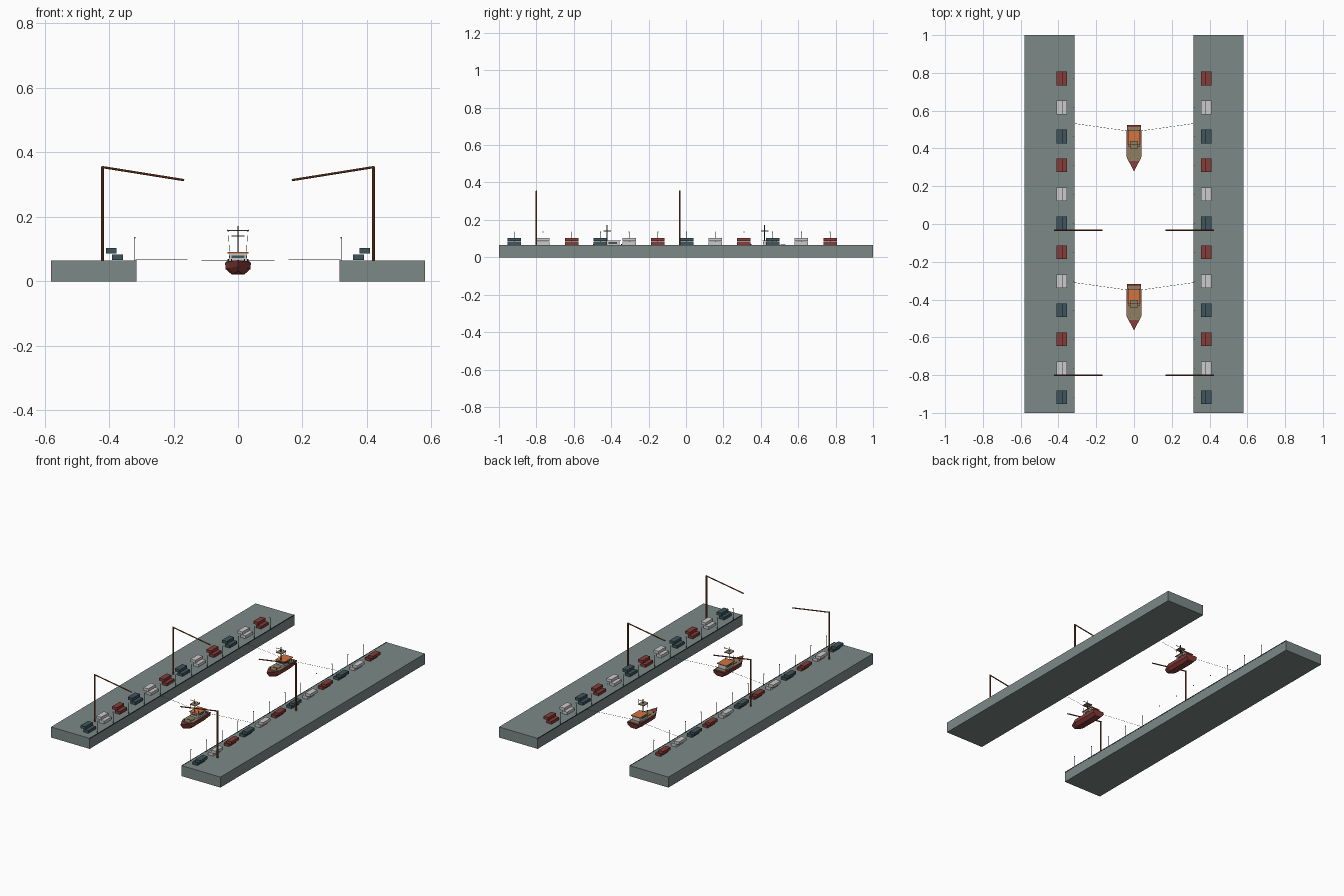
import bpy, bmesh
from mathutils import Vector

if "Cube" in bpy.data.objects:
    bpy.data.objects.remove(bpy.data.objects["Cube"])


def material(name, r, g, b):
    m = bpy.data.materials.new(name)
    m.diffuse_color = (r, g, b, 1)
    m.use_nodes = True
    m.node_tree.nodes["Principled BSDF"].inputs["Base Color"].default_value = m.diffuse_color
    return m


CONCRETE = material("concrete", 0.20, 0.25, 0.24)
RUST = material("rust_orange", 0.22, 0.07, 0.025)
RED = material("dark_red", 0.24, 0.045, 0.04)
WHITE = material("off_white", 0.55, 0.57, 0.56)
SLATE = material("slate", 0.05, 0.09, 0.11)
TAN = material("deck_tan", 0.28, 0.21, 0.12)
ORANGE = material("roof_orange", 0.65, 0.17, 0.05)
DARK = material("dark_metal", 0.03, 0.04, 0.04)


def finish(name, bm, mat):
    bmesh.ops.recalc_face_normals(bm, faces=bm.faces)
    me = bpy.data.meshes.new(name)
    bm.to_mesh(me)
    bm.free()
    me.materials.append(mat)
    ob = bpy.data.objects.new(name, me)
    bpy.context.collection.objects.link(ob)
    return ob


def box(name, x, y, z, mat):
    """Box from (min, max) ranges on each axis."""
    bm = bmesh.new()
    bmesh.ops.create_cube(bm, size=1)
    for v in bm.verts:
        v.co = [(r[0] + r[1]) / 2 + c * abs(r[1] - r[0]) for r, c in zip((x, y, z), v.co)]
    return finish(name, bm, mat)


def rod(name, a, b, radius, mat, sides=6):
    """Straight cylinder between two points."""
    a, b = Vector(a), Vector(b)
    bm = bmesh.new()
    bmesh.ops.create_cone(bm, cap_ends=True, segments=sides, radius1=radius,
                          radius2=radius, depth=(b - a).length)
    q = (b - a).to_track_quat('Z', 'Y')
    for v in bm.verts:
        v.co = q @ v.co + (a + b) / 2
    return finish(name, bm, mat)


def loft(name, sections, mat):
    """Skin a list of equal-length point rings and cap both ends."""
    bm = bmesh.new()
    rings = [[bm.verts.new(p) for p in s] for s in sections]
    n = len(rings[0])
    for r, s in zip(rings, rings[1:]):
        for i in range(n):
            j = (i + 1) % n
            bm.faces.new((r[i], r[j], s[j], s[i]))
    bm.faces.new(rings[0])
    bm.faces.new(rings[-1])
    bmesh.ops.remove_doubles(bm, verts=bm.verts, dist=1e-5)
    return finish(name, bm, mat)


def boat(y):
    # faceted hull, stern to bow: offset, half width, top height, keel height, keel offset
    stations = [(0.122, 0.037, 0.060, 0.026, 0.112), (0.06, 0.04, 0.058, 0.022, 0.06),
                (-0.045, 0.04, 0.059, 0.022, -0.045), (-0.068, 0.029, 0.061, 0.024, -0.064),
                (-0.122, 0.0006, 0.066, 0.032, -0.094)]
    rings = []
    for d, w, top, keel, kd in stations:
        mid = keel + 0.45 * (top - keel)
        md = (d + kd) / 2
        rings.append([(w, y + d, top), (w * .97, y + md, mid), (w * .5, y + kd, keel),
                      (-w * .5, y + kd, keel), (-w * .97, y + md, mid), (-w, y + d, top)])
    loft("hull", rings, RED)
    # deck planking
    loft("deck", [[(w, y + d, z), (-w, y + d, z), (-w, y + d, z - .004), (w, y + d, z - .004)]
                  for d, w, z in ((.112, .034, .062), (-.045, .037, .062), (-.068, .026, .0635))], TAN)
    # wheelhouse with windows and overhanging roof
    box("wheelhouse", (-.026, .026), (y + .012, y + .085), (.06, .087), WHITE)
    box("front_window", (-.02, .02), (y + .0105, y + .013), (.072, .081), SLATE)
    for s in (-1, 1):
        box("side_window", (s * .0255, s * .0275), (y + .025, y + .07), (.072, .081), SLATE)
    box("wheelhouse_roof", (-.032, .032), (y + .008, y + .092), (.087, .091), ORANGE)
    # mast with platform, crossbar and stays
    my = y + .018
    rod("mast", (0, my, .06), (0, my, .172), .0022, DARK)
    box("mast_platform", (-.02, .02), (my - .02, my + .02), (.139, .143), TAN)
    rod("mast_crossbar", (-.033, my, .158), (.033, my, .158), .0018, WHITE)
    for s in (-1, 1):
        rod("stay", (s * .03, my, .158), (s * .025, my, .062), .0005, DARK, 4)
        rod("crossbar_end", (s * .033, my, .154), (s * .033, my, .161), .0012, WHITE, 4)
        # mooring bitts and line to the quay
        rod("bitt", (s * .03, y + .095, .06), (s * .03, y + .095, .07), .0025, DARK)
        rod("fore_bitt", (s * .02, y - .055, .06), (s * .02, y - .055, .07), .0025, DARK)
        rod("mooring_line", (s * .03, y + .09, .066), (s * .317, y + .13, .067), .0007, DARK, 4)
    box("cargo_hatch", (-.018, .018), (y - .035, y - .008), (.06, .0655), TAN)


def crane(s, y):
    rod("crane_mast", (s * .42, y, .065), (s * .42, y, .355), .0045, RUST, 8)
    rod("crane_boom", (s * .424, y, .355), (s * .167, y, .314), .0035, RUST, 8)


for s in (-1, 1):
    # long concrete quay with dark edge strip
    box("quay", (s * .315, s * .58), (-1, 1), (0, .065), CONCRETE)
    box("quay_edge", (s * .314, s * .318), (-1, 1), (.061, .066), DARK)
    for y in (-.80, -.033):
        crane(s, y)
    # stacked containers and lamp posts along the edge
    for i in range(12):
        y = -.918 + .1535 * i
        mat = (SLATE, WHITE, RED)[i % 3]
        box("lower_container", (s * .356, s * .39), (y - .036, y + .036), (.067, .084), mat)
        box("upper_container", (s * .376, s * .409), (y - .036, y + .036), (.086, .103), mat)
        rod("lamp_post", (s * .32, y, .065), (s * .32, y, .134), .0012, DARK)
        rod("lamp_head", (s * .32, y, .133), (s * .32, y, .138), .0024, WHITE)

for y in (.402, -.44):
    boat(y)
